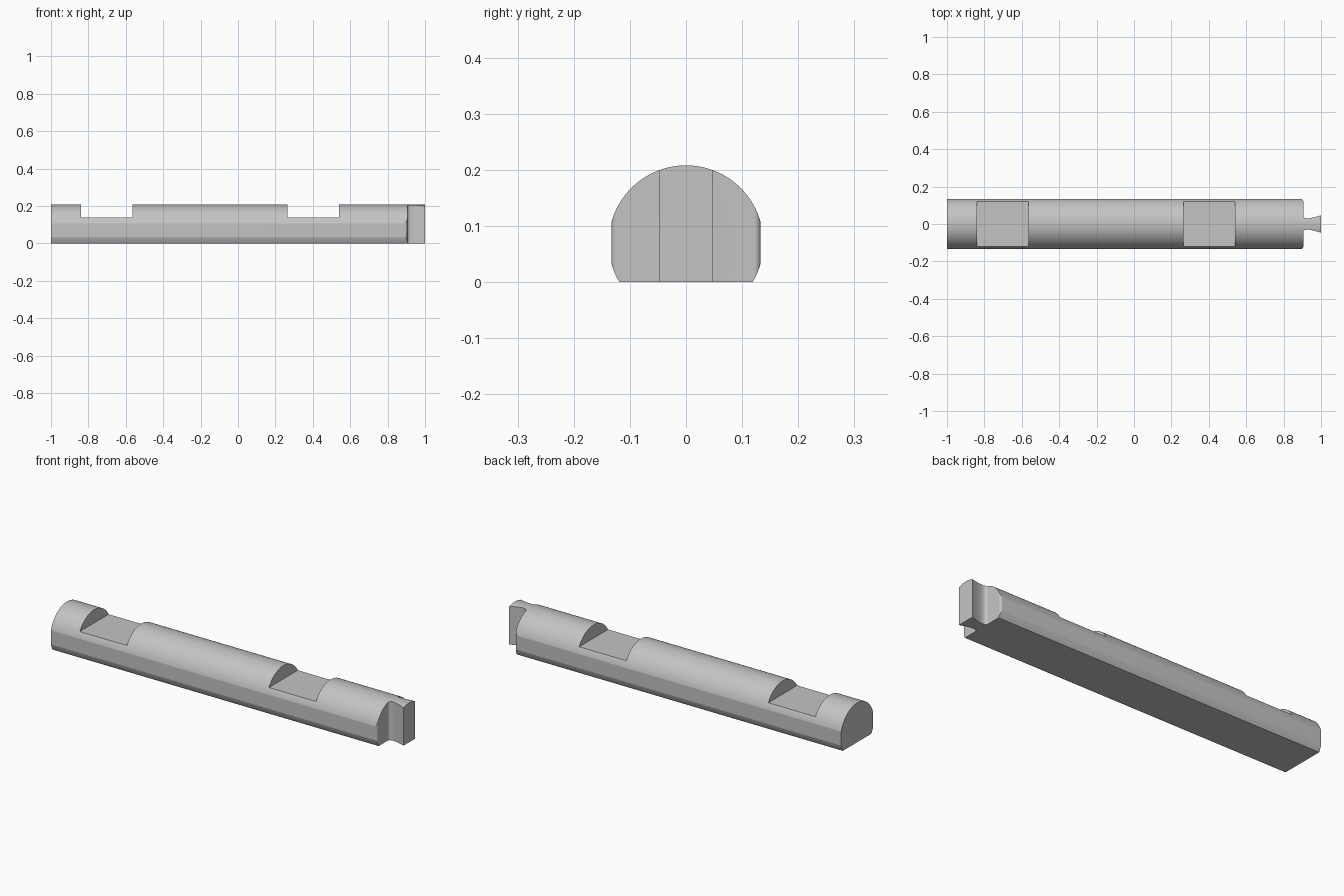
import bpy, bmesh
from math import sin, cos, asin, pi
from mathutils import Vector
from mathutils.geometry import interpolate_bezier

cube = bpy.data.objects.get("Cube")
if cube:
    bpy.data.objects.remove(cube, do_unlink=True)

RADIUS, AXIS_Z = 0.138, 0.07      # round bar sitting on a flat base
FLAT_Y, SHOULDER_X = 0.133, 0.905  # side flats and end shoulder
FILLET = 0.012


def prism(name, outline, offset):
    """Extrude a closed outline along an offset vector."""
    bm = bmesh.new()
    face = bm.faces.new([bm.verts.new(p) for p in outline])
    ext = bmesh.ops.extrude_face_region(bm, geom=[face])
    moved = [v for v in ext["geom"] if isinstance(v, bmesh.types.BMVert)]
    bmesh.ops.translate(bm, verts=moved, vec=offset)
    bmesh.ops.recalc_face_normals(bm, faces=bm.faces)
    mesh = bpy.data.meshes.new(name)
    bm.to_mesh(mesh)
    bm.free()
    obj = bpy.data.objects.new(name, mesh)
    bpy.context.collection.objects.link(obj)
    return obj


def cut(obj, cutter, operation):
    """Apply a boolean and discard the cutter."""
    cutter.hide_render = True
    mod = obj.modifiers.new("cut", 'BOOLEAN')
    mod.operation, mod.solver, mod.object = operation, 'EXACT', cutter
    bpy.context.view_layer.objects.active = obj
    bpy.ops.object.modifier_apply(modifier=mod.name)
    bpy.data.objects.remove(cutter, do_unlink=True)


# Round bar with a flat underside
start = -asin(AXIS_Z / RADIUS)
steps = 80
angles = [start + (pi - 2 * start) * i / steps for i in range(steps + 1)]
section = [(-1, RADIUS * cos(a), AXIS_Z + RADIUS * sin(a)) for a in angles]
bar = prism("notched_bar", section, (2.1, 0, 0))

# Plan shape: side flats, rounded shoulders and flared end tongue
half = [Vector((-1.1, FLAT_Y, -0.1))]
for i in range(11):
    a = pi / 2 * (1 - i / 10)
    half.append(Vector((SHOULDER_X - FILLET + FILLET * cos(a),
                        FLAT_Y - FILLET + FILLET * sin(a), -0.1)))
half += interpolate_bezier(Vector((SHOULDER_X, 0.047, -0.1)), Vector((SHOULDER_X, 0.02, -0.1)),
                           Vector((0.95, 0.03, -0.1)), Vector((1, 0.047, -0.1)), 20)
plan = half + [Vector((p.x, -p.y, p.z)) for p in reversed(half)]
cut(bar, prism("plan_cutter", plan, (0, 0, 0.5)), 'INTERSECT')

# Two flat-bottomed notches across the top
for x0, x1 in ((-0.84, -0.565), (0.265, 0.54)):
    floor = [(x0, -0.2, 0.138), (x1, -0.2, 0.138), (x1, 0.2, 0.138), (x0, 0.2, 0.138)]
    cut(bar, prism("notch_cutter", floor, (0, 0, 0.2)), 'DIFFERENCE')

# Plain grey finish
grey = bpy.data.materials.new("plain_grey")
grey.use_nodes = True
colour = (0.55, 0.55, 0.55, 1)
grey.diffuse_color = colour
grey.node_tree.nodes["Principled BSDF"].inputs["Base Color"].default_value = colour
bar.data.materials.clear()
bar.data.materials.append(grey)
for poly in bar.data.polygons:
    poly.material_index = 0

bpy.ops.object.select_all(action='DESELECT')
bar.select_set(True)
bpy.context.view_layer.objects.active = bar
bpy.ops.object.shade_smooth_by_angle(angle=0.22)
